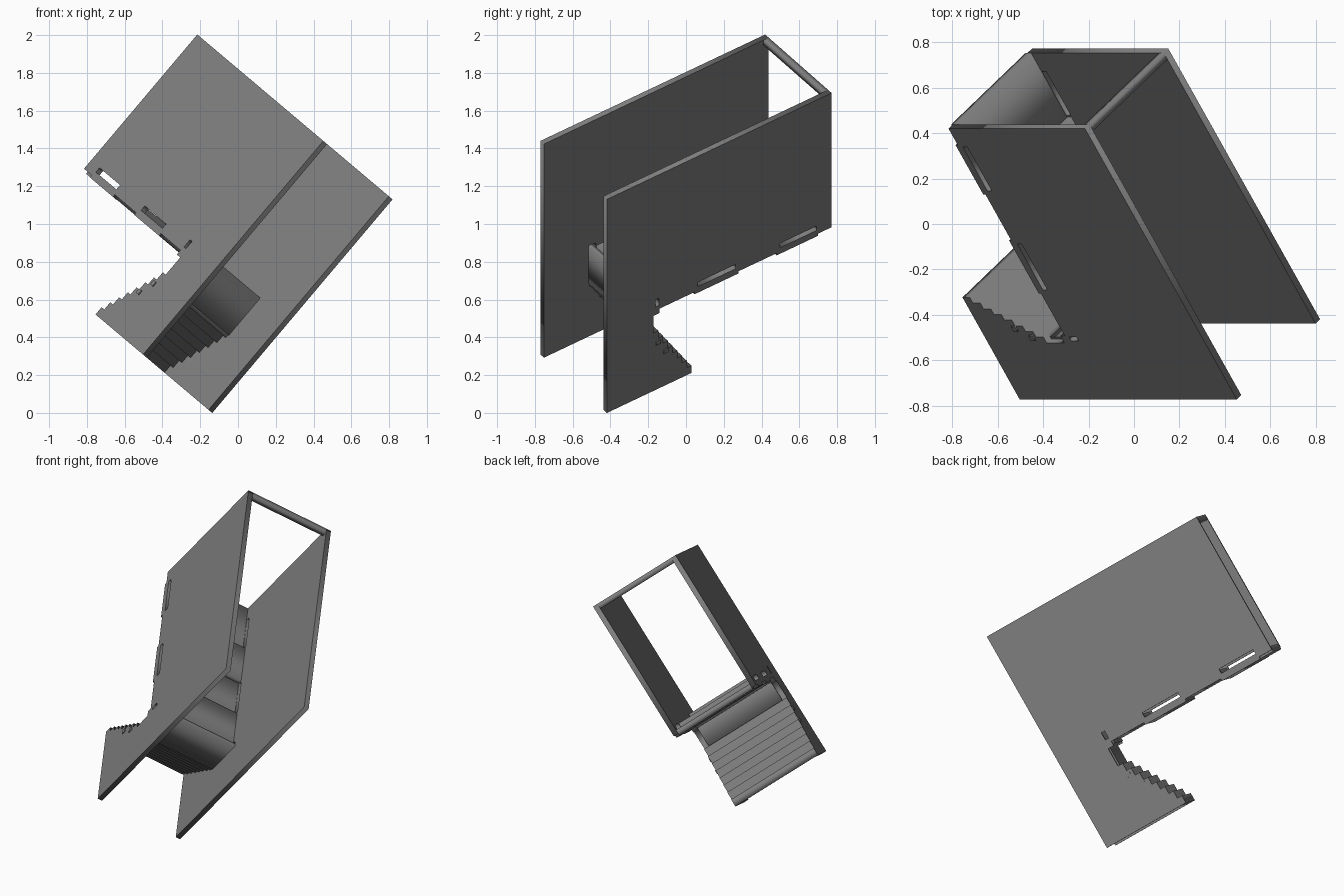
import bpy
from mathutils import Vector, Matrix

if "Cube" in bpy.data.objects:
    bpy.data.objects.remove(bpy.data.objects["Cube"])

# Tilted working frame: U along the long wall, V across it, N through the walls
U = Vector((0.645, 0, 0.764)).normalized()
N = U.cross(Vector((0.454, -0.806, -0.379))).normalized()
V = N.cross(U)
W, H, D, T = 1.48, 1.476, 0.595, 0.032
origin = Vector((-0.503, -0.771, 0.309)) - V * H
FRAME = Matrix.Translation(origin) @ Matrix((U, V, N)).transposed().to_4x4()

grey = bpy.data.materials.new("grey")
grey.diffuse_color = (0.21, 0.21, 0.21, 1)
grey.use_nodes = True
grey.node_tree.nodes["Principled BSDF"].inputs["Base Color"].default_value = grey.diffuse_color


def slab(name, loops, n0, n1):
    """Flat outline (first loop) with holes (other loops), from n0 to n1."""
    cu = bpy.data.curves.new(name, 'CURVE')
    cu.dimensions = '2D'
    cu.fill_mode = 'BOTH'
    cu.extrude = (n1 - n0) / 2
    for pts in loops:
        sp = cu.splines.new('POLY')
        sp.points.add(len(pts) - 1)
        for p, (u, v) in zip(sp.points, pts):
            p.co = (u, v, 0, 1)
        sp.use_cyclic_u = True
    ob = bpy.data.objects.new(name, cu)
    bpy.context.collection.objects.link(ob)
    ob.matrix_world = FRAME @ Matrix.Translation((0, 0, (n0 + n1) / 2))
    cu.materials.append(grey)
    bpy.ops.object.select_all(action='DESELECT')
    ob.select_set(True)
    bpy.context.view_layer.objects.active = ob
    bpy.ops.object.convert(target='MESH')


def rect(u0, u1, v0, v1):
    return [(u0, v0), (u1, v0), (u1, v1), (u0, v1)]


STEPS, RUN, RISE, V0 = 8, 0.05, 0.031, 0.92

# Side walls: L outline with stepped edge, small lips and slots
outline = [(0, H), (W, H), (W, 0), (0.55, 0)]
for a, b in ((0.09, 0.36), (0.61, 0.90)):
    outline += [(0.55, a), (0.535, a), (0.535, b), (0.55, b)]
outline += [(0.55, 1.13), (0.52, 1.13), (0.52, 1.17), (0.40, 1.17)]
for i in reversed(range(STEPS)):
    outline += [(RUN * (i + 1), V0 + RISE * i), (RUN * i, V0 + RISE * i)]
slots = [rect(0.577, 0.607, 0.10, 0.34), rect(0.577, 0.607, 0.63, 0.88),
         rect(0.575, 0.625, 1.135, 1.158)]
slab("front_wall", [outline] + slots, 0, T)
slab("back_wall", [outline] + slots, D - T, D)

# Crossbar joining the walls at the open end
slab("crossbar", [rect(W - 0.035, W, 0, 0.035)], T, D - T)

# Floor planks at alternating levels
for i, r in enumerate([(0.537, 0.575, 0.0, 0.36), (0.555, 0.605, 0.35, 0.62),
                       (0.537, 0.575, 0.61, 0.90), (0.555, 0.605, 0.89, 1.13)]):
    slab(f"floor_plank_{i}", [rect(*r)], T, D - T)

# Landing and its end edge
slab("landing", [rect(0.37, 0.63, 1.16, 1.185)], T, D - T)
slab("landing_riser", [rect(0.53, 0.575, 1.12, 1.165)], T, D - T)

# Folded staircase, stepped on both sides
top, under = [], []
for i in range(STEPS):
    v = V0 + RISE * i
    top += [(RUN * i, v), (RUN * (i + 1), v)]
    under += [(RUN * i, v + 0.04), (RUN * (i + 1), v + 0.04)]
slab("stairs", [top + under[::-1]], T, D - T)

# Small square pegs through the walls
for i, (u, v) in enumerate([(0.24, 1.09), (0.323, 1.14)]):
    for side, n in (("front", -0.006), ("back", D - T)):
        slab(f"{side}_peg_{i}", [rect(u - 0.014, u + 0.014, v - 0.014, v + 0.014)],
             n, n + T + 0.006)
